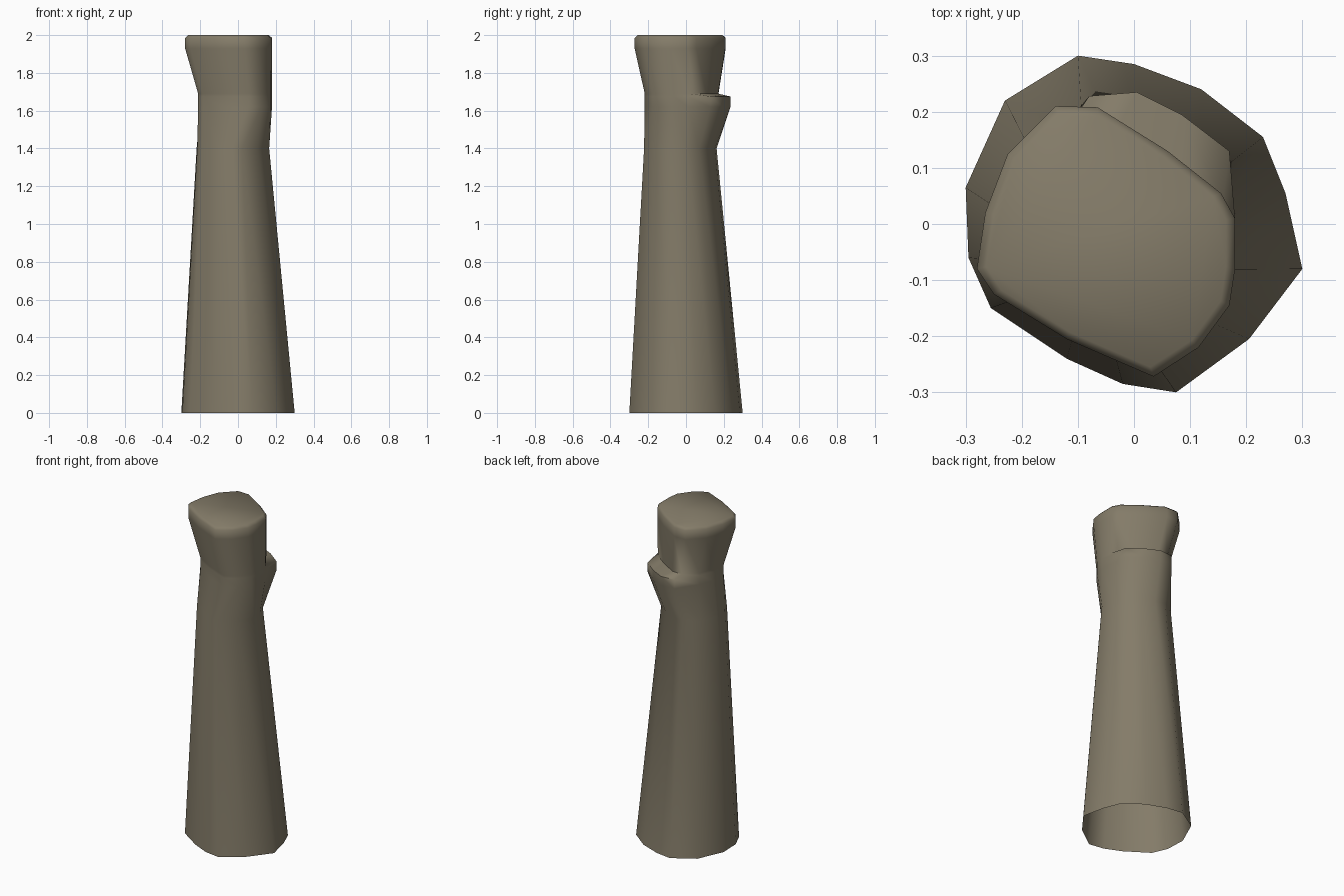
import bpy
import bmesh
import math

cube = bpy.data.objects.get("Cube")
if cube:
    bpy.data.objects.remove(cube, do_unlink=True)

# One stone colour
stone = bpy.data.materials.new("grey_brown_stone")
stone.use_nodes = True
colour = (0.23, 0.20, 0.14, 1)
stone.diffuse_color = colour
shader = stone.node_tree.nodes["Principled BSDF"]
shader.inputs["Base Color"].default_value = colour
shader.inputs["Roughness"].default_value = 0.8

# Irregular outlines of the foot and the head, running clockwise from the back
foot = [(-.1, .3), (0, .285), (.12, .24), (.23, .155), (.27, .055),
        (.3, -.08), (.205, -.205), (.075, -.3), (-.02, -.285), (-.12, -.24),
        (-.255, -.15), (-.295, -.06), (-.3, .065), (-.23, .22)]
head = [(-.14, .21), (-.065, .208), (.06, .13), (.155, .055), (.18, .01),
        (.18, -.08), (.17, -.145), (.115, -.22), (.035, -.272), (-.12, -.205),
        (-.25, -.125), (-.28, -.08), (-.265, .02), (-.225, .125)]


def scaled(outline, factor_x, factor_y, centre_x, centre_y):
    """Scale an outline about a centre point."""
    return [((x - centre_x) * factor_x + centre_x,
             (y - centre_y) * factor_y + centre_y) for x, y in outline]


def make_loft(name, sections, material):
    """Skin a stack of outlines, open below and capped on top."""
    bm = bmesh.new()
    rings = [[bm.verts.new((x, y, z)) for x, y in outline]
             for outline, z in sections]
    for lower, upper in zip(rings, rings[1:]):
        count = len(lower)
        for i in range(count):
            j = (i + 1) % count
            corners = [lower[i], lower[j], upper[j], upper[i]]
            bm.faces.new(corners)
    bm.faces.new(rings[-1])
    bmesh.ops.remove_doubles(bm, verts=bm.verts, dist=0.0005)
    bmesh.ops.recalc_face_normals(bm, faces=bm.faces)
    mesh = bpy.data.meshes.new(name)
    bm.to_mesh(mesh)
    bm.free()
    mesh.materials.append(material)
    obj = bpy.data.objects.new(name, mesh)
    bpy.context.collection.objects.link(obj)
    return obj


# Narrow neck, waist under the head, and a ledge jutting from the back corner
neck = scaled(foot, .64, .64, -.075, -.083)
waist = scaled(head, .85, .81, .18, .01)
ledge = [(-.08, .228), (.005, .235), (.085, .195), (.17, .13)] + waist[4:]
cap = scaled(head, .93, .93, -.05, -.03)

column = make_loft("stone_column", [
    (foot, 0), (neck, 1.4), (ledge, 1.62), (ledge, 1.675),
    (waist, 1.69), (head, 1.93), (head, 1.985), (cap, 2)], stone)

# Smooth flanks with a crisp ledge
bpy.ops.object.select_all(action="DESELECT")
column.select_set(True)
bpy.context.view_layer.objects.active = column
bpy.ops.object.shade_smooth_by_angle(angle=math.radians(75))
